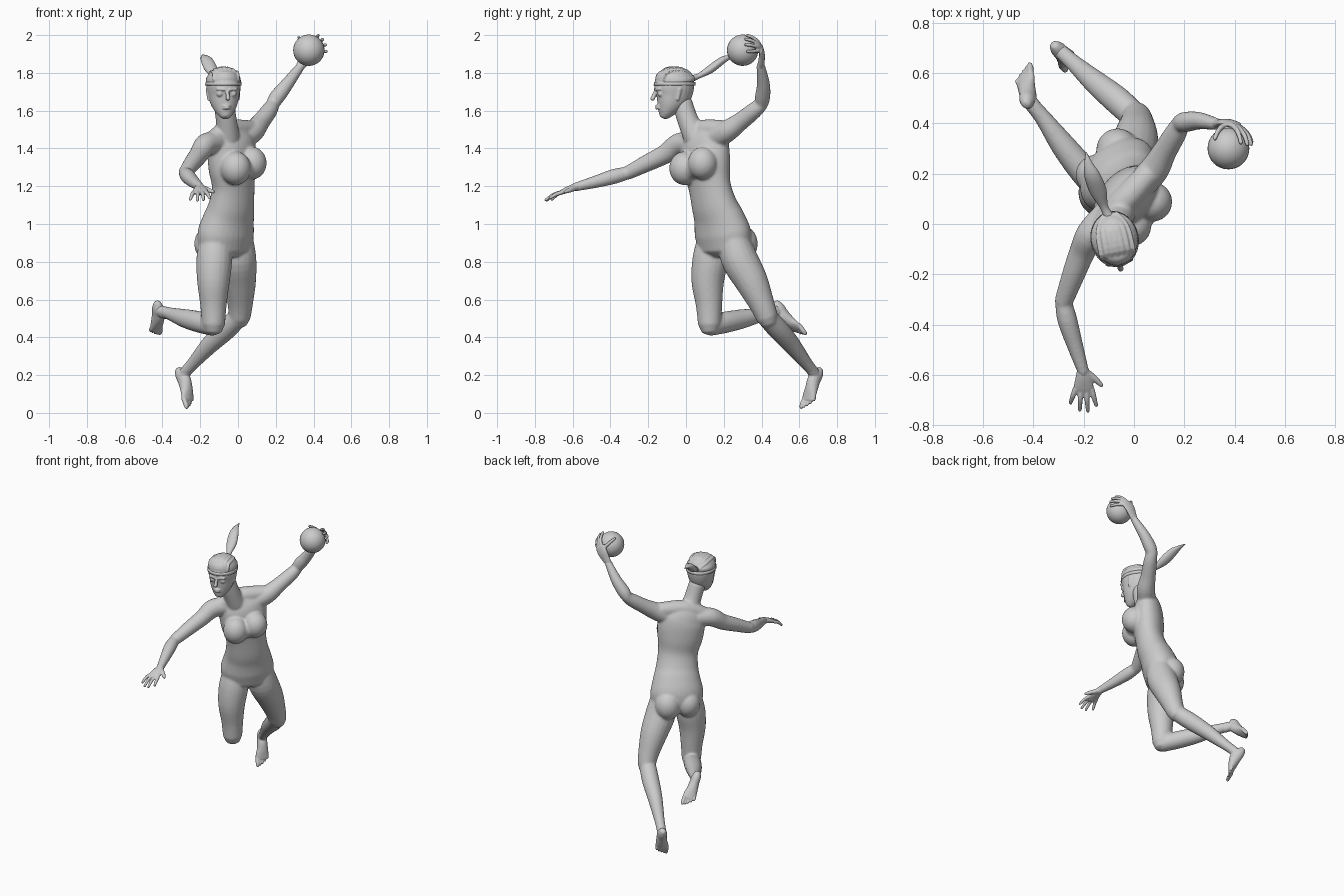
import bpy, bmesh, math
from mathutils import Vector, Matrix

V = Vector
SIDE = V((0.70, 0.71, 0))      # body's left
FWD = V((0.71, -0.70, 0))      # chest direction


def smooth_path(pts, sub):
    """Catmull-Rom through (x, y, z, half_width, half_depth) points."""
    p = [V(q if len(q) == 5 else (*q, q[3])) for q in pts]
    p = [p[0]] + p + [p[-1]]
    out = []
    for i in range(1, len(p) - 2):
        a, b, c, d = p[i - 1:i + 3]
        for k in range(sub):
            t = k / sub
            out.append(0.5 * (2 * b + (c - a) * t + (2 * a - 5 * b + 4 * c - d) * t * t
                              + (3 * b - a - 3 * c + d) * t ** 3))
    return out + [p[-2]]


def loft(bm, pts, hint=(1, 0, 0), n=16, sub=4, cap=1.0):
    """Rounded tube with elliptical sections; hint is the width direction."""
    path = smooth_path(pts, sub)
    pos = [V(q[:3]) for q in path]
    tans = [(pos[min(i + 1, len(pos) - 1)] - pos[max(i - 1, 0)]).normalized() for i in range(len(pos))]
    secs = [(c, t, q[3], q[4]) for c, t, q in zip(pos, tans, path)]
    e0, e1 = min(secs[0][2:]) * cap, min(secs[-1][2:]) * cap
    c, t, w, d = secs[0]
    first = (c - t * e0 * 0.7, t, w * 0.7, d * 0.7)
    c2, t2, w2, d2 = secs[-1]
    last = (c2 + t2 * e1 * 0.7, t2, w2 * 0.7, d2 * 0.7)
    rings = []
    for c_, t_, w_, d_ in [first] + secs + [last]:
        u = V(hint) - t_ * V(hint).dot(t_)
        u.normalize()
        v = t_.cross(u)
        rings.append([bm.verts.new(c_ + u * w_ * math.cos(2 * math.pi * k / n)
                                   + v * d_ * math.sin(2 * math.pi * k / n)) for k in range(n)])
    for r, s in zip(rings, rings[1:]):
        for k in range(n):
            bm.faces.new((r[k], r[(k + 1) % n], s[(k + 1) % n], s[k]))
    for r, tip in ((rings[0], c - t * e0), (rings[-1], c2 + t2 * e1)):
        v = bm.verts.new(tip)
        for k in range(n):
            bm.faces.new((r[k], r[(k + 1) % n], v))


def blob(bm, c, r, scale=(1, 1, 1)):
    bmesh.ops.create_uvsphere(bm, u_segments=24, v_segments=14, radius=r,
                              matrix=Matrix.Translation(c) @ Matrix.Diagonal((*scale, 1)))


def finish(bm, name, voxel=0, relax=0):
    bmesh.ops.recalc_face_normals(bm, faces=bm.faces)
    me = bpy.data.meshes.new(name)
    bm.to_mesh(me)
    bm.free()
    ob = bpy.data.objects.new(name, me)
    bpy.context.collection.objects.link(ob)
    for f in me.polygons:
        f.use_smooth = True
    if voxel:
        m = ob.modifiers.new("fuse", 'REMESH')
        m.mode, m.voxel_size, m.use_smooth_shade = 'VOXEL', voxel, True
        s = ob.modifiers.new("relax", 'SMOOTH')
        s.factor, s.iterations = 0.5, relax
    return ob


# ---- body: torso, neck and limbs fused into one skin
bm = bmesh.new()
loft(bm, [(-.07, .205, .865, .16, .11), (-.065, .195, .95, .172, .122), (-.05, .175, 1.03, .155, .112),
          (-.035, .15, 1.1, .138, .102), (-.025, .125, 1.2, .13, .092), (-.03, .108, 1.3, .148, .1),
          (-.035, .1, 1.4, .155, .094), (-.045, .09, 1.46, .14, .075), (-.05, .08, 1.505, .08, .05)],
     SIDE, n=32, cap=.4)
loft(bm, [(-.055, .05, 1.46, .065), (-.062, .01, 1.55, .056), (-.075, -.02, 1.64, .055)])      # neck
loft(bm, [(-.14, -.01, 1.445, .045), (-.05, .08, 1.495, .055), (.06, .2, 1.5, .05)], (0, 0, 1))  # shoulders
# bust with the top stretched between
blob(bm, (-.012, -.008, 1.295), .081, (1, 1, 1.1))
blob(bm, (.073, .088, 1.322), .079, (1, 1, 1.1))
loft(bm, [(-.01, 0, 1.285, .06), (.07, .085, 1.31, .06)], (0, 0, 1))
# seat
blob(bm, (-.152, .195, .895), .08, (1, 1, 1.15))
blob(bm, (-.065, .295, .895), .085, (1, 1, 1.15))
# thighs and shins
loft(bm, [(-.12, .14, .92, .08), (-.125, .13, .82, .095), (-.13, .115, .7, .087),
          (-.13, .122, .57, .07), (-.13, .125, .47, .062)], n=20)
loft(bm, [(-.13, .125, .46, .053), (-.2, .21, .48, .057), (-.28, .31, .5, .05),
          (-.36, .42, .525, .034), (-.41, .48, .54, .03)])
loft(bm, [(0, .25, .93, .08), (0, .28, .82, .097), (.008, .345, .7, .088),
          (.012, .4, .58, .068), (.008, .43, .505, .058)], n=20)
loft(bm, [(.005, .425, .51, .053), (-.065, .49, .44, .056), (-.15, .56, .36, .048),
          (-.235, .635, .265, .034), (-.285, .68, .21, .03)])
# front (right) arm and raised (left) arm
loft(bm, [(-.11, .03, 1.43, .06), (-.17, -.04, 1.42, .06), (-.205, -.11, 1.37, .052),
          (-.24, -.2, 1.325, .046), (-.28, -.31, 1.27, .037)])
loft(bm, [(-.28, -.31, 1.27, .034), (-.265, -.38, 1.252, .04), (-.235, -.48, 1.223, .033),
          (-.2, -.59, 1.195, .023)])
loft(bm, [(.02, .15, 1.45, .06), (.08, .215, 1.49, .059), (.12, .285, 1.54, .049),
          (.165, .36, 1.6, .044), (.185, .4, 1.635, .036)])
loft(bm, [(.18, .4, 1.63, .034), (.205, .405, 1.67, .041), (.26, .41, 1.74, .035), (.335, .395, 1.84, .023)])
finish(bm, "body", .007, 8)


# ---- feet: sole frame from ankle, toe direction and sole direction
def foot(name, ankle, d, n, medial):
    d = V(d).normalized()
    n = V(n)
    n = (n - d * n.dot(d)).normalized()
    w = d.cross(n) * medial
    o = V(ankle) + n * .057 - d * .048

    def at(t, h, s=0):
        return o + d * t - n * h + w * s
    bm = bmesh.new()
    loft(bm, [(*at(.012, .03), .02, .022), (*at(.04, .035), .03, .034), (*at(.08, .04), .032, .038),
              (*at(.13, .03), .037, .03), (*at(.165, .021, .003), .043, .02), (*at(.19, .014, .003), .041, .013)],
         w, cap=.6)
    loft(bm, [(*at(.045, .1), .028), (*at(.055, .04), .03)], w)
    for i in range(5):                                         # toes, big toe first
        s = .034 - .0165 * i
        r = (.013, .009, .0085, .008, .008)[i]
        tip = .232 - .003 * i - .0022 * i * i
        loft(bm, [(*at(.18, .014, s), r), (*at(tip - .015, .012, s), r), (*at(tip, .009, s), r * .8)], w, n=10)
    finish(bm, name, .004, 3)


foot("left_foot", (-.285, .68, .21), (.085, -.09, -.2), (-.3, .25, -.3), -1)
foot("right_foot", (-.41, .48, .54), (0, .13, -.19), (-.28, .36, .08), 1)

# ---- ball
BALL = V((.375, .3, 1.92))
bm = bmesh.new()
bmesh.ops.create_uvsphere(bm, u_segments=32, v_segments=16, radius=.083, matrix=Matrix.Translation(BALL))
finish(bm, "ball")

# ---- left hand wrapped around the back of the ball
bm = bmesh.new()
loft(bm, [(.325, .395, 1.828, .022, .02), (.35, .4, 1.865, .032, .017), (.372, .402, 1.9, .04, .015),
          (.395, .395, 1.93, .04, .013)], (-.8, 0, .6))
for ang, tilt in ((58, .25), (38, .18), (18, .18), (-4, .28), (128, .45)):
    a = math.radians(ang)
    out = V((math.cos(a), 0, math.sin(a)))
    arc = []
    for k in range(4):
        f = k / 3
        dirn = (V((0, 1, 0)) * (1 - f) + (out + V((0, tilt, 0))) * f + out * .3 * (1 - f)).normalized()
        arc.append((*(BALL + dirn * .096), .0115 - .003 * f))
    loft(bm, arc, (0, 0, 1) if abs(ang) < 30 else (1, 0, 0), n=10)
finish(bm, "left_hand", .004, 3)

# ---- right hand, open with spread fingers
bm = bmesh.new()
loft(bm, [(-.203, -.575, 1.198, .023, .02), (-.2, -.61, 1.188, .033, .018), (-.2, -.65, 1.172, .041, .014),
          (-.202, -.668, 1.163, .037, .011)])
for bx, tx, ty, tz in ((-.168, -.15, -.72, 1.138), (-.19, -.183, -.742, 1.128),
                       (-.212, -.215, -.738, 1.125), (-.233, -.252, -.71, 1.13)):
    loft(bm, [(bx, -.655, 1.168, .0115), ((bx + tx) / 2, (ty - .655) / 2, 1.157, .0105), (tx, ty, tz, .008)], n=10)
loft(bm, [(-.182, -.595, 1.188, .016), (-.152, -.618, 1.178, .013), (-.13, -.64, 1.17, .009)], (0, 0, 1), n=10)
finish(bm, "right_hand", .004, 3)

# ---- head, in a frame turned slightly from the front
HF = V((.2, -.98, 0))
HS = V((.98, .2, 0))
HC = V((-.077, -.06, 0))


def hp(f, s, z):
    return HC + HF * f + HS * s + V((0, 0, z))


def ring(z, f, w, d, grow=0):
    return (*hp(f, 0, z), w + grow, d + grow)


skull = [(1.68, .01, .082, .097), (1.73, .002, .09, .106), (1.775, -.002, .084, .1),
         (1.805, -.004, .064, .078), (1.822, -.004, .035, .045)]
jaw = [(1.566, .062, .025, .022), (1.59, .05, .046, .042), (1.63, .031, .068, .069)]
bm = bmesh.new()
loft(bm, [ring(*r) for r in jaw + skull], HS, n=28, cap=.3)
loft(bm, [(*hp(.1, 0, 1.71), .009), (*hp(.112, 0, 1.68), .011), (*hp(.12, 0, 1.662), .013)], HS, n=10, cap=.7)
for s in (-1, 1):
    blob(bm, hp(.082, s * .036, 1.69), .018)                                  # eyes
    loft(bm, [(*hp(.104, s * .012, 1.712), .008), (*hp(.092, s * .05, 1.714), .008)], (0, 0, 1), n=10)
    loft(bm, [(*hp(-.01, s * .084, 1.715), .013, .01), (*hp(0, s * .08, 1.66), .008, .008)], HF, n=10)
for z in (1.625, 1.613):                                                      # lips
    loft(bm, [(*hp(.088, -.02, z), .004), (*hp(.099, 0, z), .007), (*hp(.088, .02, z), .004)], (0, 0, 1), n=10)
finish(bm, "head", .004, 4)

# ---- swept-back hair, headband and ponytail
bm = bmesh.new()
loft(bm, [ring(*r, .005) for r in [(1.75, -.004, .088, .1)] + skull[2:]], HS, n=28, cap=.3)
for k in range(-3, 4):                                                        # combed strands
    s = k * .021
    h = math.sqrt(1 - (s / .1) ** 2)
    loft(bm, [(*hp(.092 * h, s, 1.762), .011, .005), (*hp(.05, s, 1.74 + .082 * h), .012, .006),
              (*hp(-.04, s * .9, 1.74 + .083 * h), .012, .006), (*hp(-.1, s * .4, 1.775), .01, .006)], HS, n=10)
finish(bm, "hair", .004, 2)

bm = bmesh.new()
loft(bm, [ring(1.733, 0, .096, .112), ring(1.752, 0, .095, .11)], HS, n=32, sub=1, cap=.02)
finish(bm, "headband")

bm = bmesh.new()
loft(bm, [(-.1, .03, 1.77, .02, .018), (-.12, .07, 1.785, .017, .014), (-.142, .13, 1.82, .034, .022),
          (-.165, .19, 1.865, .032, .02), (-.18, .235, 1.885, .018, .011), (-.19, .283, 1.893, .003, .003)], n=14)
finish(bm, "ponytail")
